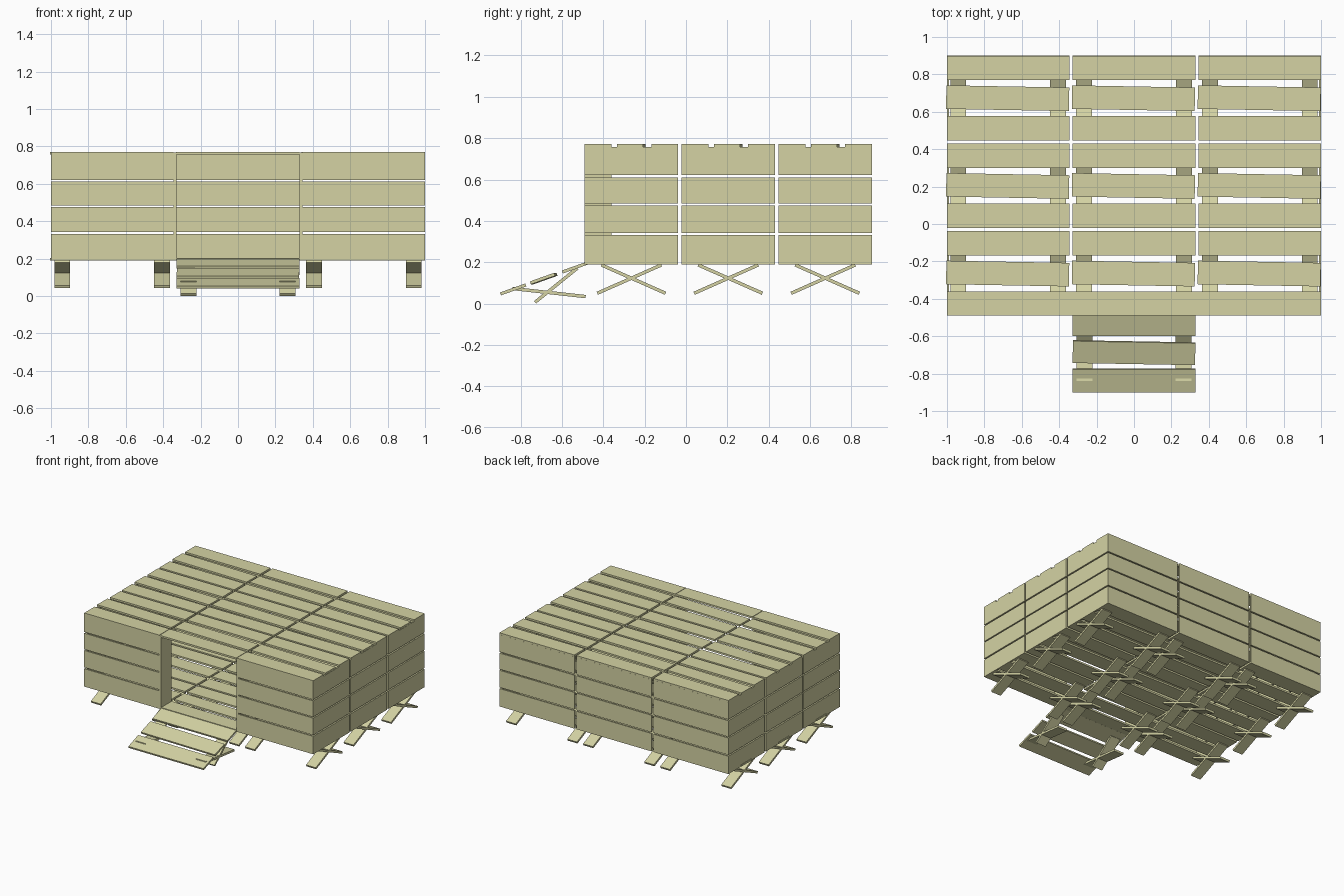
import bpy, bmesh, math
from mathutils import Matrix, Vector

if "Cube" in bpy.data.objects:
    bpy.data.objects.remove(bpy.data.objects["Cube"])

wood = bpy.data.materials.new("pale_wood")
wood.diffuse_color = (0.66, 0.65, 0.37, 1)
wood.use_nodes = True
wood.node_tree.nodes["Principled BSDF"].inputs["Base Color"].default_value = wood.diffuse_color


def make(name, boxes):
    """One object from boxes: (centre, size, x tilt, z turn)."""
    bm = bmesh.new()
    for centre, size, tilt, turn in boxes:
        m = (Matrix.Translation(centre) @ Matrix.Rotation(turn, 4, 'Z')
             @ Matrix.Rotation(tilt, 4, 'X') @ Matrix.Diagonal((*size, 1)))
        bmesh.ops.create_cube(bm, size=1, matrix=m)
    me = bpy.data.meshes.new(name)
    bm.to_mesh(me)
    bm.free()
    ob = bpy.data.objects.new(name, me)
    me.materials.append(wood)
    bpy.context.collection.objects.link(ob)
    return ob


def span(x0, x1, y0, y1, z0, z1):
    return (Vector(((x0 + x1) / 2, (y0 + y1) / 2, (z0 + z1) / 2)),
            (x1 - x0, y1 - y0, z1 - z0), 0, 0)


def leg(x, a, b, width=0.085, thick=0.016):
    """Slanted flat board between two (y, z) points."""
    dy, dz = b[0] - a[0], b[1] - a[1]
    return (Vector((x, (a[0] + b[0]) / 2, (a[1] + b[1]) / 2)),
            (width, math.hypot(dy, dz), thick), math.atan2(dz, dy), 0)


def deck(cx, cy, z):
    """Three planks, the middle one slightly askew."""
    t = 0.014
    return [(Vector((cx, cy - 0.161, z)), (0.655, 0.13, t), 0, 0),
            (Vector((cx - 0.003, cy - 0.001, z)), (0.657, 0.126, t), 0, -0.018),
            (Vector((cx, cy + 0.161, z)), (0.655, 0.13, t), 0, 0)]


XS = [(-1, -0.345), (-0.328, 0.328), (0.345, 1)]
YS = [(-0.49, -0.038), (-0.022, 0.431), (0.447, 0.90)]
ROWS = [(0.19, 0.331), (0.341, 0.475), (0.484, 0.611), (0.621, 0.757)]
T = 0.012

# Floor, roof and crossed legs for each of the nine bays
floor, roof, legs = [], [], []
for x0, x1 in XS:
    for y0, y1 in YS:
        cx, cy = (x0 + x1) / 2, (y0 + y1) / 2
        floor += deck(cx, cy, 0.197)
        roof += deck(cx, cy, 0.764)
        for s in (-1, 1):
            lx = cx + s * 0.267
            legs.append(leg(lx, (cy - 0.165, 0.05), (cy + 0.145, 0.187)))
            legs.append(leg(lx, (cy - 0.145, 0.187), (cy + 0.165, 0.05)))
make("floor_planks", floor)
make("roof_planks", roof)
make("crossed_legs", legs)

# Walls of four planks per bay, front centre bay left open
front, back, sides = [], [], []
for z0, z1 in ROWS:
    for i, (x0, x1) in enumerate(XS):
        back.append(span(x0, x1, 0.90 - T, 0.90, z0, z1))
        if i != 1:
            front.append(span(x0, x1, -0.49, -0.49 + T, z0, z1))
    for y0, y1 in YS:
        sides.append(span(-1, -1 + T, y0, y1, z0, z1))
        sides.append(span(1 - T, 1, y0, y1, z0, z1))
make("front_wall", front)
make("back_wall", back)
make("side_walls", sides)

# Door jambs
make("door_jambs", [span(-0.346, -0.328, -0.49, -0.36, 0.19, 0.768),
                    span(0.328, 0.346, -0.49, -0.36, 0.19, 0.768)])

# Entry ramp with its own crossed legs
ang = math.radians(19.5)
ramp = []
for d, w, turn in ((-0.157, 0.13, 0), (0, 0.124, -0.018), (0.161, 0.13, 0)):
    c = Vector((0, -0.688 + d * math.cos(ang), 0.121 + d * math.sin(ang)))
    ramp.append((c, (0.655, w, 0.015), ang, turn))
make("ramp_planks", ramp)
ramp_legs = []
for s in (-1, 1):
    ramp_legs.append(leg(s * 0.265, (-0.73, 0.0065), (-0.525, 0.172)))
    ramp_legs.append(leg(s * 0.265, (-0.84, 0.073), (-0.485, 0.034)))
make("ramp_legs", ramp_legs)
